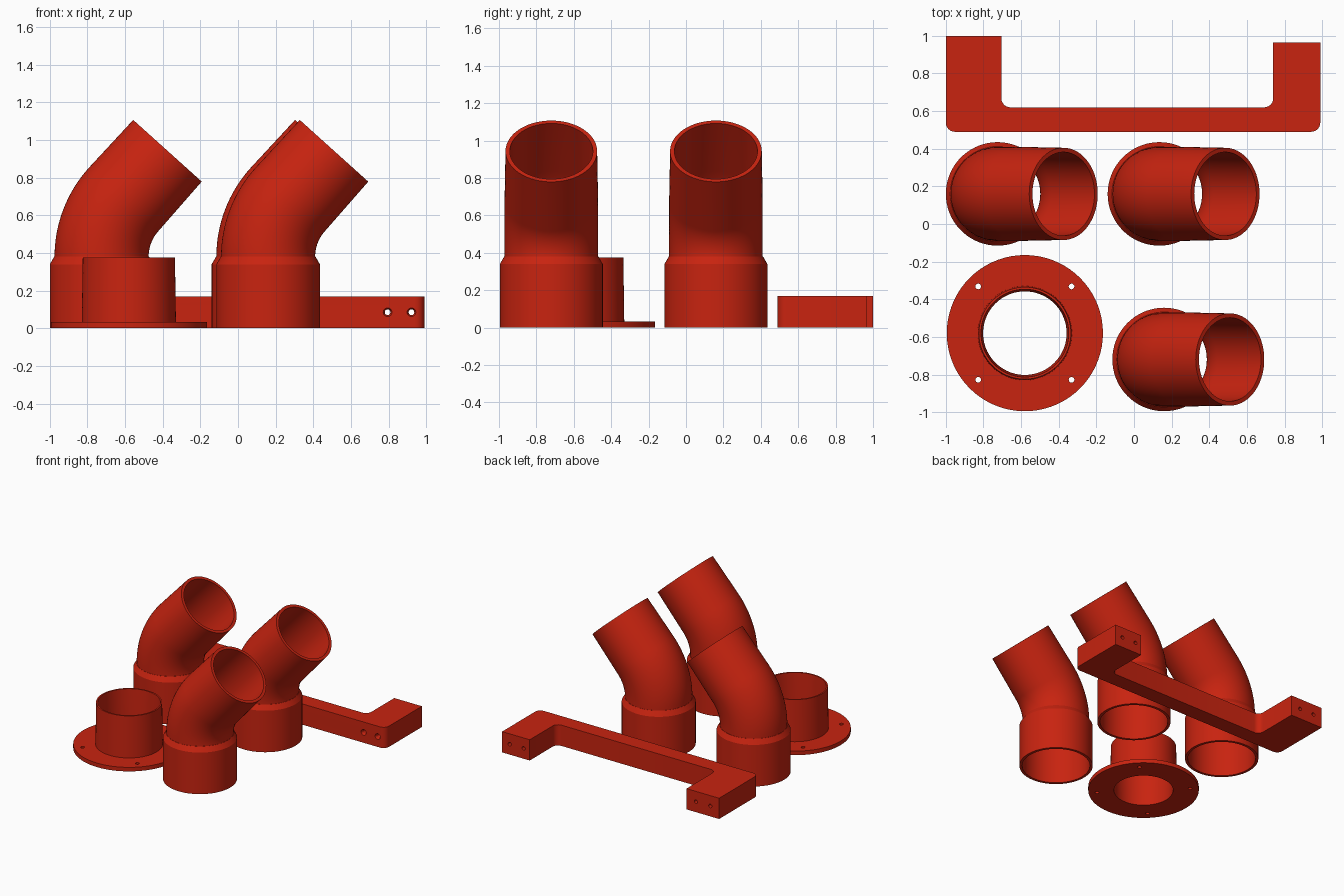
import bpy, bmesh, math
from mathutils import Vector, Matrix

cube = bpy.data.objects.get("Cube")
if cube:
    bpy.data.objects.remove(cube, do_unlink=True)

RED = (0.58, 0.017, 0.005, 1.0)
red = bpy.data.materials.new("red plastic")
red.use_nodes = True
red.diffuse_color = RED
red.node_tree.nodes["Principled BSDF"].inputs["Base Color"].default_value = RED


def finish(bm, name, location=(0, 0, 0)):
    bmesh.ops.recalc_face_normals(bm, faces=bm.faces)
    mesh = bpy.data.meshes.new(name)
    bm.to_mesh(mesh)
    bm.free()
    mesh.materials.append(red)
    obj = bpy.data.objects.new(name, mesh)
    obj.location = location
    bpy.context.collection.objects.link(obj)
    return obj


def activate(obj):
    bpy.ops.object.select_all(action='DESELECT')
    obj.select_set(True)
    bpy.context.view_layer.objects.active = obj


def smooth(obj):
    activate(obj)
    bpy.ops.object.shade_smooth_by_angle(angle=math.radians(25))


def ring_shell(name, stations, location, sides=72):
    """Closed shell through rings given as (x, z, tilt, radius)."""
    bm = bmesh.new()
    rings = []
    for x, z, tilt, radius in stations:
        place = Matrix.Translation((x, 0, z)) @ Matrix.Rotation(tilt, 4, 'Y')
        angles = [math.tau * i / sides for i in range(sides)]
        rings.append([bm.verts.new(place @ Vector((radius * math.cos(a), radius * math.sin(a), 0)))
                      for a in angles])
    for a, b in zip(rings, rings[1:] + rings[:1]):
        for i in range(sides):
            j = (i + 1) % sides
            bm.faces.new((a[i], a[j], b[j], b[i]))
    return finish(bm, name, location)


def drill(obj, holes):
    """Cut round holes given as (start, end, start radius, end radius)."""
    for start, end, r1, r2 in holes:
        start, end = Vector(start), Vector(end)
        axis = end - start
        bm = bmesh.new()
        bmesh.ops.create_cone(bm, cap_ends=True, segments=24, radius1=r1, radius2=r2, depth=axis.length,
                              matrix=Matrix.Translation((start + end) / 2)
                              @ axis.to_track_quat('Z', 'Y').to_matrix().to_4x4())
        cutter = finish(bm, "hole_cutter")
        cutter.hide_render = True
        mod = obj.modifiers.new("hole", 'BOOLEAN')
        mod.operation = 'DIFFERENCE'
        mod.solver = 'EXACT'
        mod.object = cutter
        bpy.context.view_layer.update()
        activate(obj)
        bpy.ops.object.modifier_apply(modifier=mod.name)
        bpy.data.objects.remove(cutter, do_unlink=True)


# Pipe elbows: wide socket, chamfer, bend, straight spout
BEND, BEND_R, SPOUT, START = math.radians(42), 0.454, 0.349, 0.38
WALL = 0.023
path = []
for i in range(17):
    t = BEND * i / 16
    path.append((BEND_R * (1 - math.cos(t)), START + BEND_R * math.sin(t), t, 0.25))
x, z, t, r = path[-1]
path.append((x + SPOUT * math.sin(t), z + SPOUT * math.cos(t), t, 0.245))

socket_outside = [(0, 0, 0, 0.275), (0, 0.34, 0, 0.275), (0, START, 0, 0.252)]
inside = [(x, z, t, r - WALL) for x, z, t, r in reversed(path)]
socket_inside = [(0, 0.335, 0, 0.254), (0, 0, 0, 0.254)]
elbow = socket_outside + path + inside + socket_inside
for name, spot in (("back_right_elbow", (-0.725, 0.16, 0)),
                   ("back_left_elbow", (0.135, 0.16, 0)),
                   ("front_elbow", (0.16, -0.72, 0))):
    smooth(ring_shell(name, elbow, spot))

# Flanged collar with four screw holes
collar = [(0, 0, 0, 0.415), (0, 0.033, 0, 0.415), (0, 0.033, 0, 0.25),
          (0, 0.375, 0, 0.245), (0, 0.375, 0, 0.233), (0, 0.033, 0, 0.222), (0, 0, 0, 0.222)]
CX = CY = -0.58
flange = ring_shell("flanged_collar", collar, (CX, CY, 0))
drill(flange, [((CX + 0.248 * sx, CY + 0.248 * sy, -0.05), (CX + 0.248 * sx, CY + 0.248 * sy, 0.1), 0.015, 0.015)
               for sx in (-1, 1) for sy in (-1, 1)])
smooth(flange)

# U-shaped bracket with rounded corners
outline = [(-1, 0.49), (0.99, 0.49), (0.99, 0.965), (0.74, 0.965),
           (0.74, 0.62), (-0.705, 0.62), (-0.705, 1), (-1, 1)]
rounded = (0, 1, 4, 5)
HEIGHT = 0.17
bm = bmesh.new()
low = [bm.verts.new((x, y, 0)) for x, y in outline]
high = [bm.verts.new((x, y, HEIGHT)) for x, y in outline]
bm.faces.new(low)
bm.faces.new(high)
for i in range(len(outline)):
    j = (i + 1) % len(outline)
    bm.faces.new((low[i], low[j], high[j], high[i]))
bmesh.ops.recalc_face_normals(bm, faces=bm.faces)
bmesh.ops.bevel(bm, geom=[bm.edges.get((low[i], high[i])) for i in rounded], offset=0.048,
                segments=6, profile=0.5, affect='EDGES')
bracket = finish(bm, "bracket")

# Countersunk screw holes along both bracket arms
holes = []
for x in (-0.92, -0.79, 0.795, 0.922):
    holes.append(((x, 0.4, HEIGHT / 2), (x, 1.1, HEIGHT / 2), 0.015, 0.015))
    holes.append(((x, 0.48, HEIGHT / 2), (x, 0.51, HEIGHT / 2), 0.028, 0.014))
drill(bracket, holes)
smooth(bracket)
